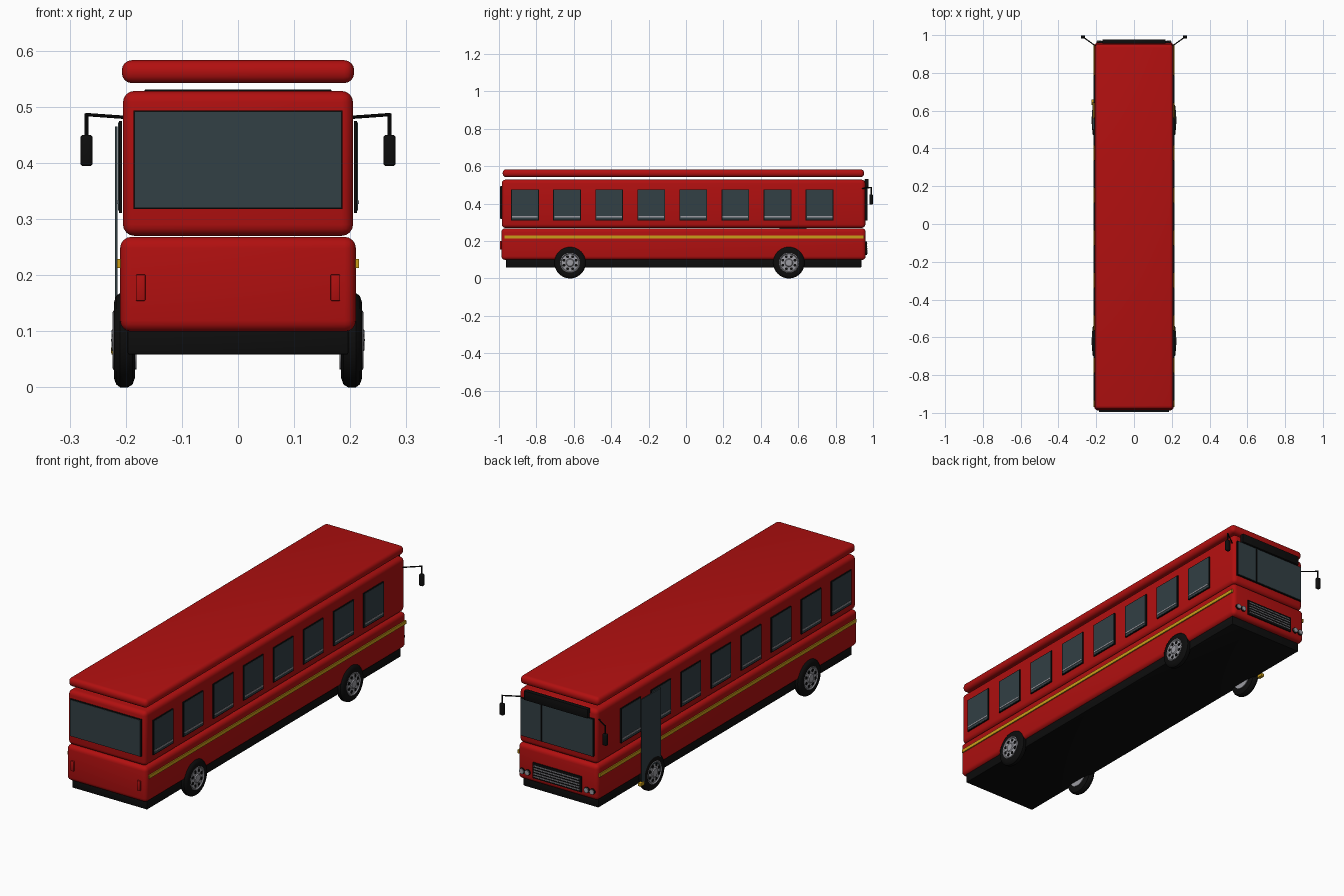
import bpy, bmesh, math
from mathutils import Matrix, Vector

if "Cube" in bpy.data.objects:
    bpy.data.objects.remove(bpy.data.objects["Cube"])


def material(name, rgb):
    m = bpy.data.materials.new(name)
    m.diffuse_color = (*rgb, 1)
    m.use_nodes = True
    m.node_tree.nodes["Principled BSDF"].inputs["Base Color"].default_value = m.diffuse_color
    return m


RED = material("bus red", (0.44, 0.005, 0.005))
GLASS = material("dark glass", (0.032, 0.05, 0.058))
BLACK = material("black", (0.004, 0.004, 0.004))
YELLOW = material("trim yellow", (0.6, 0.34, 0.01))
SILVER = material("silver", (0.33, 0.33, 0.36))


def finish(name, bm, mat):
    bmesh.ops.recalc_face_normals(bm, faces=bm.faces)
    me = bpy.data.meshes.new(name)
    bm.to_mesh(me)
    bm.free()
    me.materials.append(mat)
    me.shade_smooth()
    me.set_sharp_from_angle(angle=math.radians(35))
    ob = bpy.data.objects.new(name, me)
    bpy.context.collection.objects.link(ob)
    return ob


def box(name, x, y, z, mat, bevel=0.0, segments=4):
    """Box from (min, max) ranges, optionally rounded."""
    bm = bmesh.new()
    bmesh.ops.create_cube(bm, size=1)
    for v in bm.verts:
        v.co = Vector([(a + b) / 2 + c * abs(b - a) for c, (a, b) in zip(v.co, (x, y, z))])
    if bevel:
        bmesh.ops.bevel(bm, geom=bm.edges[:], offset=bevel, segments=segments,
                        profile=0.5, affect='EDGES', clamp_overlap=True)
    return finish(name, bm, mat)


def rod(name, a, b, r, mat, sides=8):
    """Cylinder from point a to point b."""
    a, b = Vector(a), Vector(b)
    bm = bmesh.new()
    mtx = Matrix.Translation((a + b) / 2) @ (b - a).to_track_quat('Z', 'Y').to_matrix().to_4x4()
    bmesh.ops.create_cone(bm, cap_ends=True, segments=sides, radius1=r, radius2=r,
                          depth=(b - a).length, matrix=mtx)
    return finish(name, bm, mat)


def lathe(name, profile, side, y, z, mat, steps=40):
    """Spin (x, radius) points around an axle along x."""
    bm = bmesh.new()
    vs = [bm.verts.new((side * px, 0, r)) for px, r in profile]
    es = [bm.edges.new(p) for p in zip(vs, vs[1:])]
    bmesh.ops.spin(bm, geom=vs + es, cent=(0, 0, 0), axis=(1, 0, 0),
                   angle=math.tau, steps=steps)
    bmesh.ops.remove_doubles(bm, verts=bm.verts, dist=1e-5)
    bmesh.ops.translate(bm, verts=bm.verts, vec=(0, y, z))
    return finish(name, bm, mat)


# Body shells, floating roof and underside skirt
box("skirt", (-0.197, 0.197), (-0.962, 0.937), (0.058, 0.105), BLACK, 0.004, 2)
box("lower_body", (-0.21, 0.21), (-0.987, 0.961), (0.099, 0.268), RED, 0.02)
box("upper_body", (-0.205, 0.205), (-0.985, 0.959), (0.27, 0.528), RED, 0.02)
box("roof", (-0.207, 0.207), (-0.98, 0.952), (0.542, 0.583), RED, 0.018)

# Side trim and windows
for s in (-1, 1):
    def span(a, b):
        return tuple(sorted((s * a, s * b)))
    box("side_stripe", span(0.208, 0.2155), (-0.97, 0.953), (0.213, 0.229), YELLOW)
    for i in range(8):
        y = -0.935 + 0.225 * i
        box("window_frame", span(0.207, 0.2125), (y, y + 0.148), (0.311, 0.475), BLACK)
        box("window_glass", span(0.21, 0.2135), (y + 0.004, y + 0.144), (0.315, 0.472), GLASS)
        box("window_rail", span(0.21, 0.2155), (y + 0.006, y + 0.142), (0.327, 0.333), SILVER)

# Passenger door with step
box("door", (-0.2195, -0.2145), (0.5, 0.645), (0.06, 0.465), GLASS)
box("door_step", (-0.226, -0.208), (0.63, 0.66), (0.058, 0.074), YELLOW, 0.003, 2)

# Rear window and tail panels
box("rear_window_frame", (-0.186, 0.186), (-0.993, -0.983), (0.318, 0.493), BLACK)
box("rear_window", (-0.184, 0.184), (-0.995, -0.985), (0.32, 0.491), GLASS)
for s in (-1, 1):
    box("tail_panel", tuple(sorted((s * 0.165, s * 0.182))), (-0.994, -0.984),
        (0.154, 0.201), RED, 0.002, 2)

# Windscreen, divider and blank destination board
box("windscreen_frame", (-0.19, 0.19), (0.957, 0.966), (0.309, 0.488), BLACK)
box("windscreen", (-0.187, 0.187), (0.96, 0.968), (0.312, 0.486), GLASS)
box("windscreen_divider", (0.077, 0.083), (0.96, 0.971), (0.311, 0.487), BLACK)
box("destination_board", (-0.167, 0.167), (0.955, 0.977), (0.487, 0.531), BLACK, 0.003, 2)

# Grille with bars, and paired headlights
box("grille", (-0.127, 0.127), (0.957, 0.967), (0.124, 0.198), BLACK)
for i in range(5):
    z = 0.135 + i * 0.0125
    box("grille_bar", (-0.12, 0.12), (0.962, 0.971), (z - 0.0018, z + 0.0018), SILVER)
for x in (-0.184, -0.155, 0.155, 0.184):
    rod("headlight_ring", (x, 0.95, 0.142), (x, 0.967, 0.142), 0.0135, BLACK, 20)
    rod("headlight", (x, 0.95, 0.142), (x, 0.971, 0.142), 0.0115, SILVER, 20)

# Mirrors on angled arms
for s in (-1, 1):
    rod("mirror_arm", (s * 0.2, 0.94, 0.481), (s * 0.271, 0.991, 0.486), 0.003, BLACK)
    rod("mirror_stem", (s * 0.27, 0.99, 0.488), (s * 0.27, 0.99, 0.44), 0.0035, BLACK)
    box("mirror_head", tuple(sorted((s * 0.259, s * 0.281))), (0.981, 0.999),
        (0.394, 0.45), BLACK, 0.006, 3)

# Wheels: tyre, rim, dark holes around the hub
TYRE = [(0.184, 0.05), (0.184, 0.068), (0.188, 0.079), (0.196, 0.084), (0.21, 0.084),
        (0.217, 0.079), (0.221, 0.068), (0.221, 0.052), (0.214, 0.05), (0.184, 0.05)]
RIM = [(0.181, 0.0), (0.181, 0.052), (0.222, 0.053), (0.2235, 0.05), (0.219, 0.046),
       (0.221, 0.022), (0.225, 0.018), (0.226, 0.0)]
R = 0.084
for s in (-1, 1):
    for y in (-0.62, 0.55):
        lathe("tyre", TYRE, s, y, R, BLACK)
        lathe("rim", RIM, s, y, R, SILVER)
        for k in range(8):
            a = math.tau * (k + 0.5) / 8
            hy, hz = y + 0.035 * math.cos(a), R + 0.035 * math.sin(a)
            rod("rim_hole", (s * 0.214, hy, hz), (s * 0.2215, hy, hz), 0.0075, BLACK, 12)
